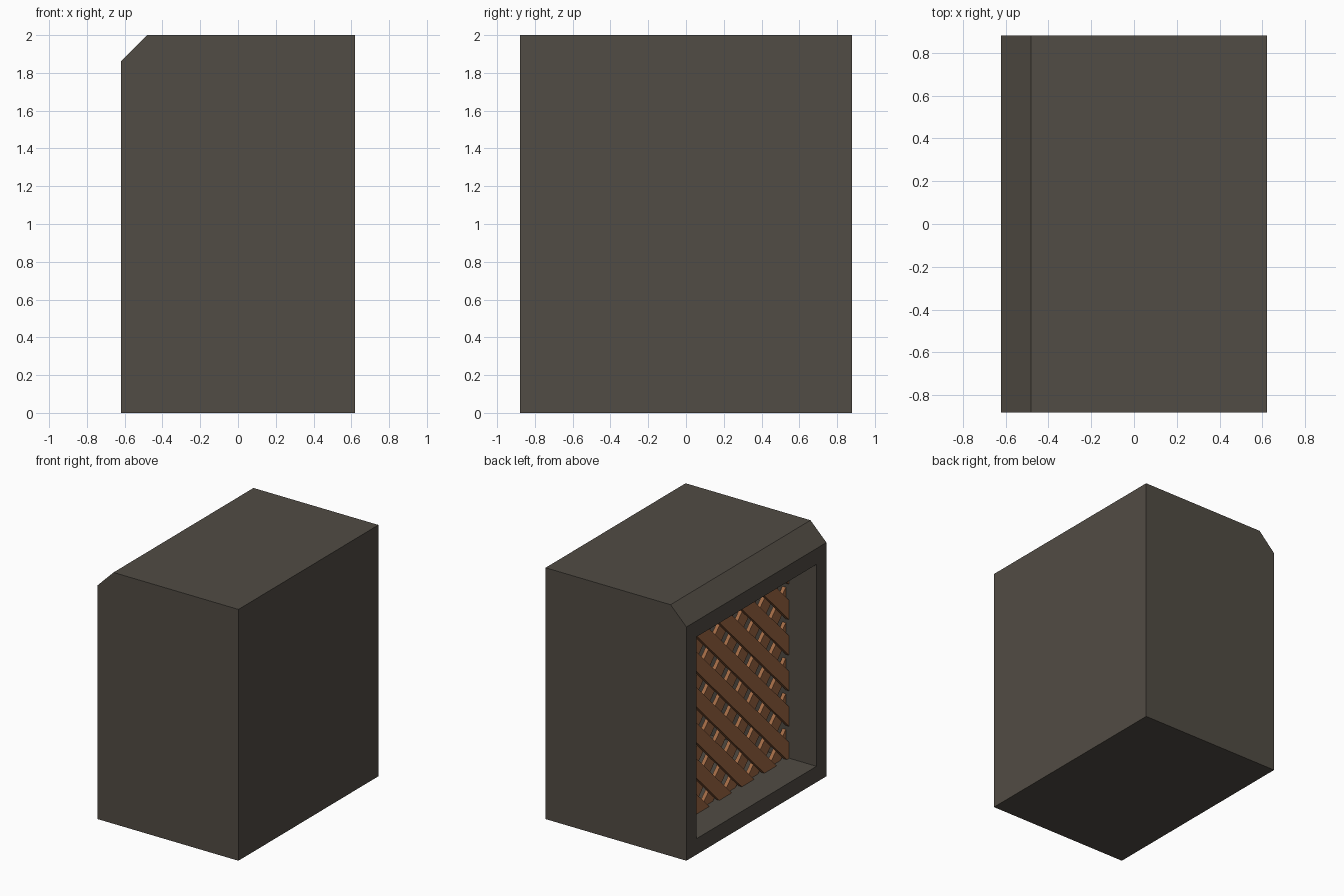
import bpy, bmesh, math
from mathutils import Matrix, Vector

if "Cube" in bpy.data.objects:
    bpy.data.objects.remove(bpy.data.objects["Cube"])

HX, HY, H = 0.62, 0.88, 2.0      # half depth, half width, height
BEVEL = 0.14
OY, Z0, Z1 = 0.755, 0.127, 1.733  # opening half width, bottom, top


def material(name, rgb):
    m = bpy.data.materials.new(name)
    m.diffuse_color = (*rgb, 1)
    m.use_nodes = True
    m.node_tree.nodes["Principled BSDF"].inputs["Base Color"].default_value = m.diffuse_color
    return m


def make_object(name, bm, mat=None):
    bmesh.ops.recalc_face_normals(bm, faces=bm.faces)
    me = bpy.data.meshes.new(name)
    bm.to_mesh(me)
    bm.free()
    ob = bpy.data.objects.new(name, me)
    bpy.context.collection.objects.link(ob)
    if mat:
        me.materials.append(mat)
    return ob


def box(bm, center, size, rot=Matrix()):
    bmesh.ops.create_cube(bm, size=1, matrix=Matrix.Translation(center) @ rot
                          @ Matrix.Diagonal((*size, 1)))


stone = material("dark_stone", (0.083, 0.072, 0.058))
wood = material("brown_wood", (0.36, 0.145, 0.06))

# Housing: side profile with one slanted top edge, extruded across the width
bm = bmesh.new()
profile = [(-HX, 0), (HX, 0), (HX, H), (-HX + BEVEL, H), (-HX, H - BEVEL)]
face = bm.faces.new([bm.verts.new((x, -HY, z)) for x, z in profile])
ext = bmesh.ops.extrude_face_region(bm, geom=[face])
bmesh.ops.translate(bm, vec=(0, 2 * HY, 0),
                    verts=[v for v in ext["geom"] if isinstance(v, bmesh.types.BMVert)])
housing = make_object("housing", bm, stone)

# Hollow interior, open on the left side
bm = bmesh.new()
x0, x1 = -HX - 0.2, HX - 0.125
box(bm, ((x0 + x1) / 2, 0, (Z0 + Z1) / 2), (x1 - x0, 2 * OY, Z1 - Z0))
cutter = make_object("interior_cutter", bm, stone)
cutter.hide_render = True
cutter.hide_set(True)
mod = housing.modifiers.new("hollow", "BOOLEAN")
mod.object = cutter
mod.operation = "DIFFERENCE"
mod.solver = "EXACT"


# Lattice layers: diagonal slats trimmed to the opening
def lattice(name, x, sign):
    pitch, width, thick = 0.2, 0.11, 0.03
    mid = Vector((x, 0, (Z0 + Z1) / 2))
    rot = Matrix.Rotation(sign * math.pi / 4, 4, "X")
    bm = bmesh.new()
    for i in range(-5, 6):
        box(bm, mid + rot @ Vector((0, 0, i * pitch)), (thick, 4, width), rot)
    for co, no in (((0, OY, 0), (0, 1, 0)), ((0, -OY, 0), (0, -1, 0)),
                   ((0, 0, Z1), (0, 0, 1)), ((0, 0, Z0), (0, 0, -1))):
        geom = bm.verts[:] + bm.edges[:] + bm.faces[:]
        bmesh.ops.bisect_plane(bm, geom=geom, plane_co=co, plane_no=no, clear_outer=True)
        bmesh.ops.holes_fill(bm, edges=[e for e in bm.edges if e.is_boundary], sides=0)
    return make_object(name, bm, wood)


lattice("lattice_outer_slats", -0.365, 1)
lattice("lattice_inner_slats", -0.335, -1)
